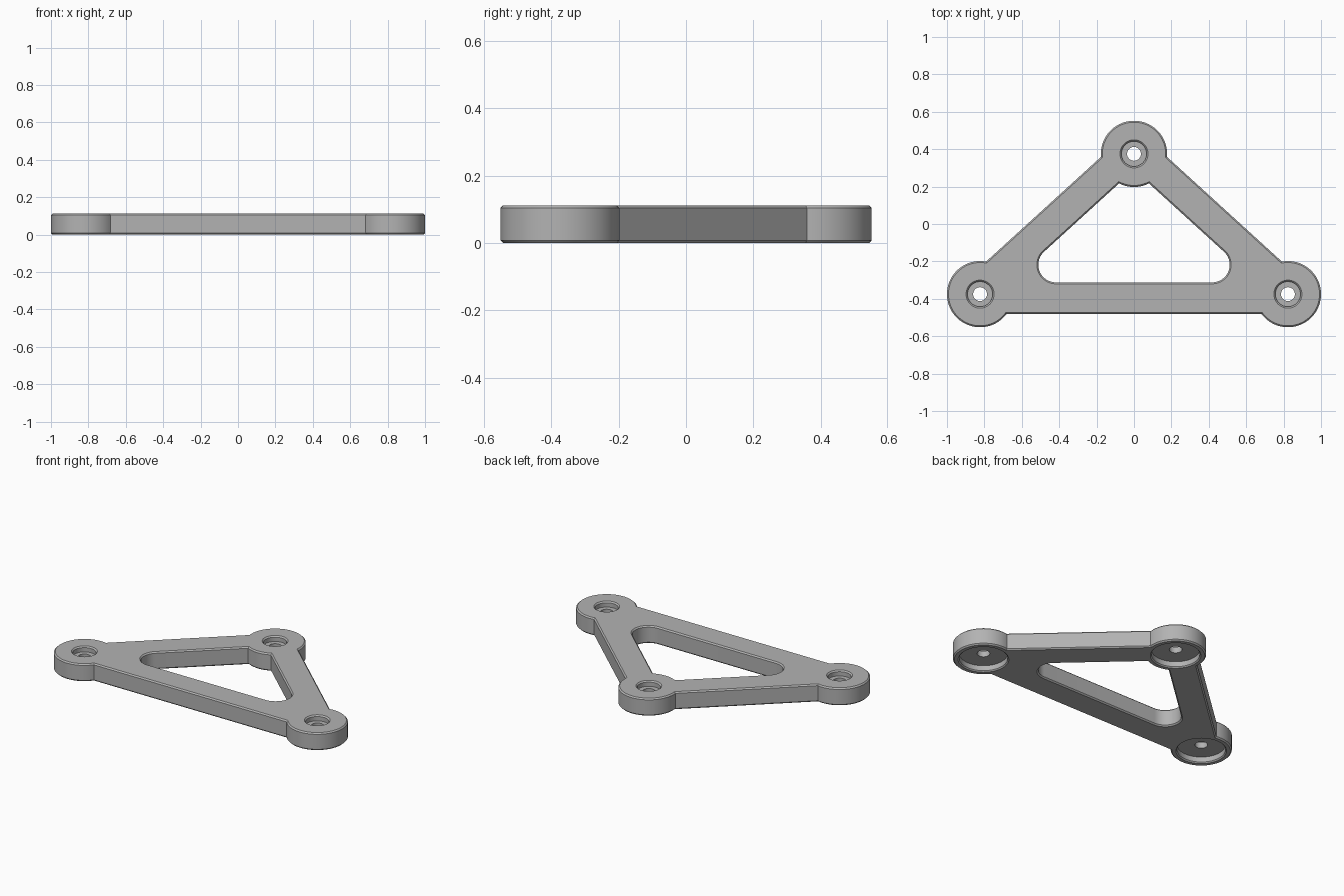
import bpy, bmesh, math
from math import pi, sin, cos, tan, asin, atan2

if "Cube" in bpy.data.objects:
    bpy.data.objects.remove(bpy.data.objects["Cube"])

H, C = 0.112, 0.008             # plate height, edge chamfer
R = 0.177                       # boss radius
CX, CY = 0.823, 0.375           # boss centres
BOSSES = [(CX, -CY), (0, CY), (-CX, -CY)]
OUT, INN, FIL = 0.107, 0.063, 0.094   # arm edge offsets, window fillet


def arc(c, r, a0, a1, n):
    return [(c[0] + r * cos(a0 + (a1 - a0) * i / n),
             c[1] + r * sin(a0 + (a1 - a0) * i / n)) for i in range(n + 1)]


def outer(e):
    # boss arcs joined by straight arm edges, inset by e
    pts, s = [], asin((OUT - e) / (R - e))
    for i, c in enumerate(BOSSES):
        p, q = BOSSES[i - 1], BOSSES[(i + 1) % 3]
        ta = atan2(c[1] - p[1], c[0] - p[0])
        tb = atan2(q[1] - c[1], q[0] - c[0])
        while tb < ta:
            tb += 2 * pi
        pts += arc(c, R - e, ta - pi + s, tb - s, 48)
    return pts


def window(e):
    # triangular opening: two filleted corners and the top boss arc, grown by e
    slope = atan2(2 * CY, CX)
    fx = CX - (INN + FIL) / tan(slope / 2)
    fy = -CY + INN + FIL
    right = arc((fx, fy), FIL + e, -pi / 2, pi / 2 - slope, 20)
    a = -slope - asin((INN - e) / (R - e))
    top = arc((0, CY), R - e, a, -pi - a, 16)
    left = [(-x, y) for x, y in reversed(right)]
    return right + top + left


def loft(bm, rings):
    # wall through (z, outline) rings; returns first and last loop edges
    loops = [[bm.verts.new((x, y, z)) for x, y in pts] for z, pts in rings]
    n = len(loops[0])
    for a, b in zip(loops, loops[1:]):
        for i in range(n):
            j = (i + 1) % n
            bm.faces.new((a[i], a[j], b[j], b[i]))
    return [[bm.edges.get((l[i], l[(i + 1) % n])) for i in range(n)]
            for l in (loops[0], loops[-1])]


bm = bmesh.new()
levels = [(0, C), (C, 0), (H - C, 0), (H, C)]
walls = [loft(bm, [(z, f(e)) for z, e in levels]) for f in (outer, window)]

# stepped bores: wide recess below, through hole, chamfered counterbore above
bore = [(0, 0.147), (0.007, 0.14), (0.04, 0.14), (0.04, 0.037),
        (H - 0.035, 0.037), (H - 0.035, 0.067), (H - C, 0.067), (H, 0.075)]
for c in BOSSES:
    walls.append(loft(bm, [(z, arc(c, r, 0, 2 * pi, 64)[:-1]) for z, r in bore]))

# flat bottom and top faces
for k in (0, 1):
    bmesh.ops.triangle_fill(bm, edges=[e for w in walls for e in w[k]],
                            use_beauty=True, normal=(0, 0, 2 * k - 1))
bmesh.ops.recalc_face_normals(bm, faces=bm.faces)

me = bpy.data.meshes.new("triangular_bracket")
bm.to_mesh(me)
bm.free()
mat = bpy.data.materials.new("plain_grey")
mat.diffuse_color = (0.45, 0.45, 0.45, 1)
mat.use_nodes = True
mat.node_tree.nodes["Principled BSDF"].inputs["Base Color"].default_value = mat.diffuse_color
me.materials.append(mat)
ob = bpy.data.objects.new("triangular_bracket", me)
bpy.context.collection.objects.link(ob)
bpy.context.view_layer.objects.active = ob
ob.select_set(True)
bpy.ops.object.shade_smooth_by_angle(angle=math.radians(25))
